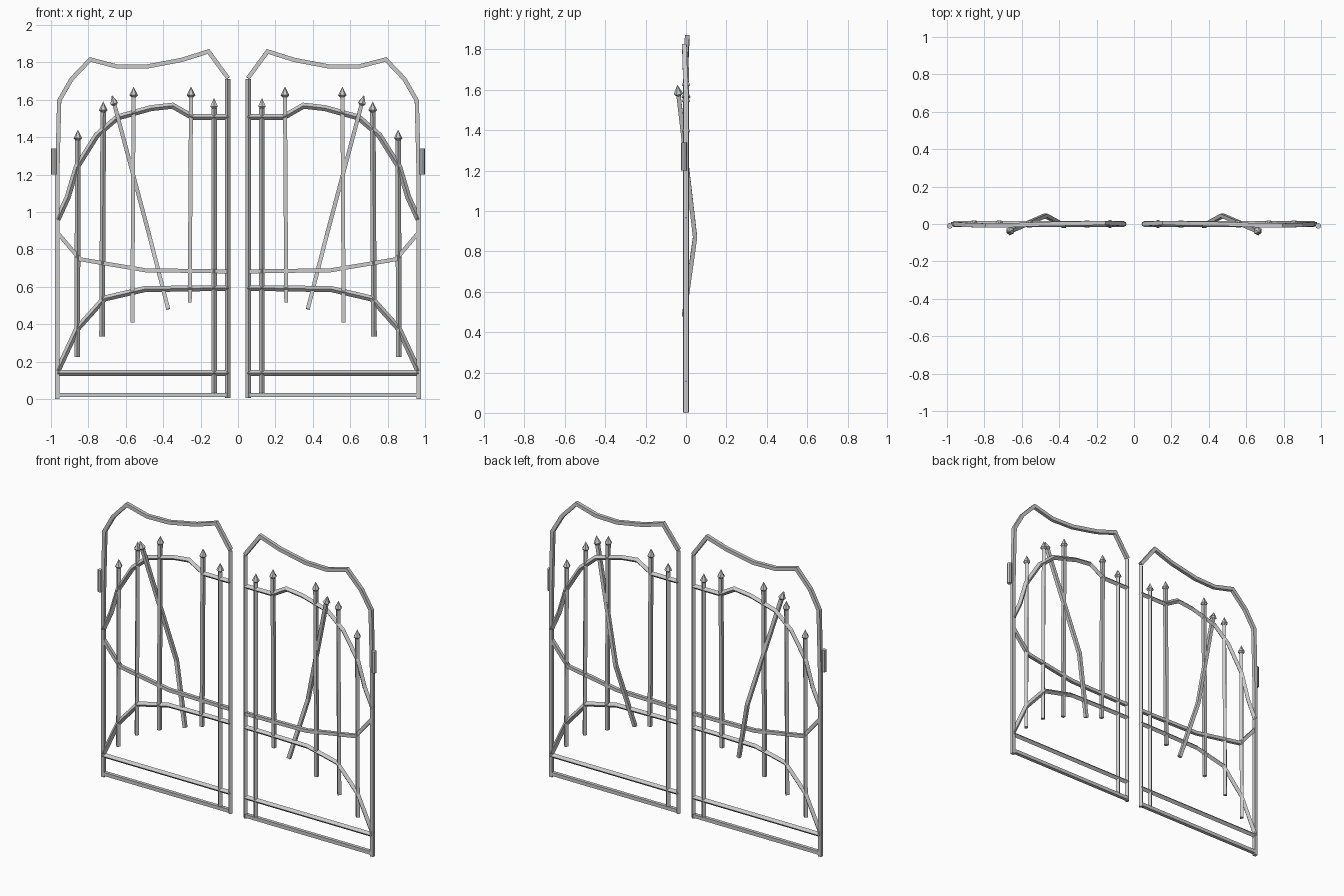
import bpy, bmesh, math
from mathutils import Vector, Matrix

if "Cube" in bpy.data.objects:
    bpy.data.objects.remove(bpy.data.objects["Cube"])


def finish(bm, name):
    """Store the right-leaf part and mirror it to the left leaf."""
    bmesh.ops.recalc_face_normals(bm, faces=bm.faces)
    me = bpy.data.meshes.new(name)
    bm.to_mesh(me)
    bm.free()
    ob = bpy.data.objects.new(name, me)
    bpy.context.collection.objects.link(ob)
    ob.modifiers.new("mirror", 'MIRROR').use_axis[0] = True
    return ob


def sweep(bm, pts, r, diamond):
    """Four-sided bar with mitred corners along (x, z[, y]) points."""
    p = [Vector((q[0], q[2] if len(q) > 2 else 0, q[1])) for q in pts]
    off = 0 if diamond else math.pi / 4
    side = Vector((0, 1, 0))
    rings = []
    for i, c in enumerate(p):
        a = (c - p[i - 1]).normalized() if i else (p[1] - c).normalized()
        b = (p[i + 1] - c).normalized() if i < len(p) - 1 else a
        t = (a + b).normalized()
        n = t.cross(side).normalized()
        y = n.cross(t)
        m = 1 / max(0.5, t.dot(a))
        rings.append([bm.verts.new(c + n * math.cos(off + k * math.pi / 2) * r * m
                                   + y * math.sin(off + k * math.pi / 2) * r) for k in range(4)])
    for u, v in zip(rings, rings[1:]):
        for k in range(4):
            bm.faces.new((u[k], u[(k + 1) % 4], v[(k + 1) % 4], v[k]))
    bm.faces.new(rings[0])
    bm.faces.new(rings[-1])


def bar(name, pts, r=0.016, diamond=False):
    bm = bmesh.new()
    sweep(bm, pts, r, diamond)
    return finish(bm, name)


def spear(name, pts, r, diamond):
    """Upright with a pointed head; the last point is the tip."""
    bm = bmesh.new()
    p = [Vector((q[0], q[2], q[1])) for q in pts]
    d = (p[-1] - p[-2]).normalized()
    neck = p[-1] - d * 0.055
    sweep(bm, list(pts[:-1]) + [(neck.x, neck.z, neck.y)], r, diamond)
    rot = d.to_track_quat('Z', 'Y').to_matrix().to_4x4()
    for h0, h1, r0, r1 in ((0.058, 0.046, 0.011, 0.023), (0.046, 0, 0.023, 0)):
        mid = p[-1] - d * (h0 + h1) / 2
        bmesh.ops.create_cone(bm, cap_ends=True, segments=6, radius1=r0, radius2=r1,
                              depth=h0 - h1, matrix=Matrix.Translation(mid) @ rot)
    return finish(bm, name)


# Outer stile and the wavy top rail
bar("outer_frame", [(0.966, 0), (0.966, 1.2), (0.956, 1.595), (0.89, 1.71, -0.005),
                    (0.79, 1.815, -0.008), (0.645, 1.777, -0.006), (0.49, 1.777),
                    (0.3, 1.813, 0.003), (0.158, 1.858, 0.006), (0.053, 1.715)])
# Centre stile
bar("centre_stile", [(0.055, 0.005), (0.055, 1.71)], 0.015, True)
# Bottom rails
bar("bottom_rail", [(0.05, 0.021), (0.966, 0.021)])
bar("lower_rail", [(0.05, 0.138), (0.966, 0.138)], 0.016, True)
# Curved cross rails
bar("lower_arch", [(0.965, 0.15), (0.86, 0.375), (0.715, 0.537), (0.5, 0.587),
                   (0.2, 0.592), (0.05, 0.592)], 0.016, True)
bar("middle_rail", [(0.966, 0.89), (0.845, 0.747), (0.495, 0.688), (0.05, 0.682)], 0.015)
bar("upper_arch", [(0.965, 0.96), (0.91, 1.08), (0.862, 1.24), (0.755, 1.41), (0.645, 1.505),
                   (0.465, 1.555), (0.35, 1.568), (0.245, 1.508), (0.05, 1.508)], 0.016, True)

# Spear uprights: bottom x, bottom z, top x, tip z, diamond section
for i, (x0, z0, x1, z1, dia) in enumerate((
        (0.128, 0.03, 0.128, 1.61, True), (0.258, 0.515, 0.251, 1.67, False),
        (0.565, 0.41, 0.558, 1.67, False), (0.727, 0.335, 0.72, 1.59, True),
        (0.86, 0.225, 0.856, 1.44, True))):
    spear(f"spear_bar_{i + 1}", [(x0, z0, 0), (x1, z1, 0)], 0.015, dia)
# Bent, leaning upright
spear("bent_bar", [(0.373, 0.48, -0.01), (0.473, 0.87, 0.045), (0.674, 1.625, -0.043)], 0.015, False)

# Hinge barrels on the outer edge
bm = bmesh.new()
bmesh.ops.create_cone(bm, cap_ends=True, segments=8, radius1=0.0155, radius2=0.0155, depth=0.14,
                      matrix=Matrix.Translation((0.9845, -0.01, 1.27)))
finish(bm, "hinge")
